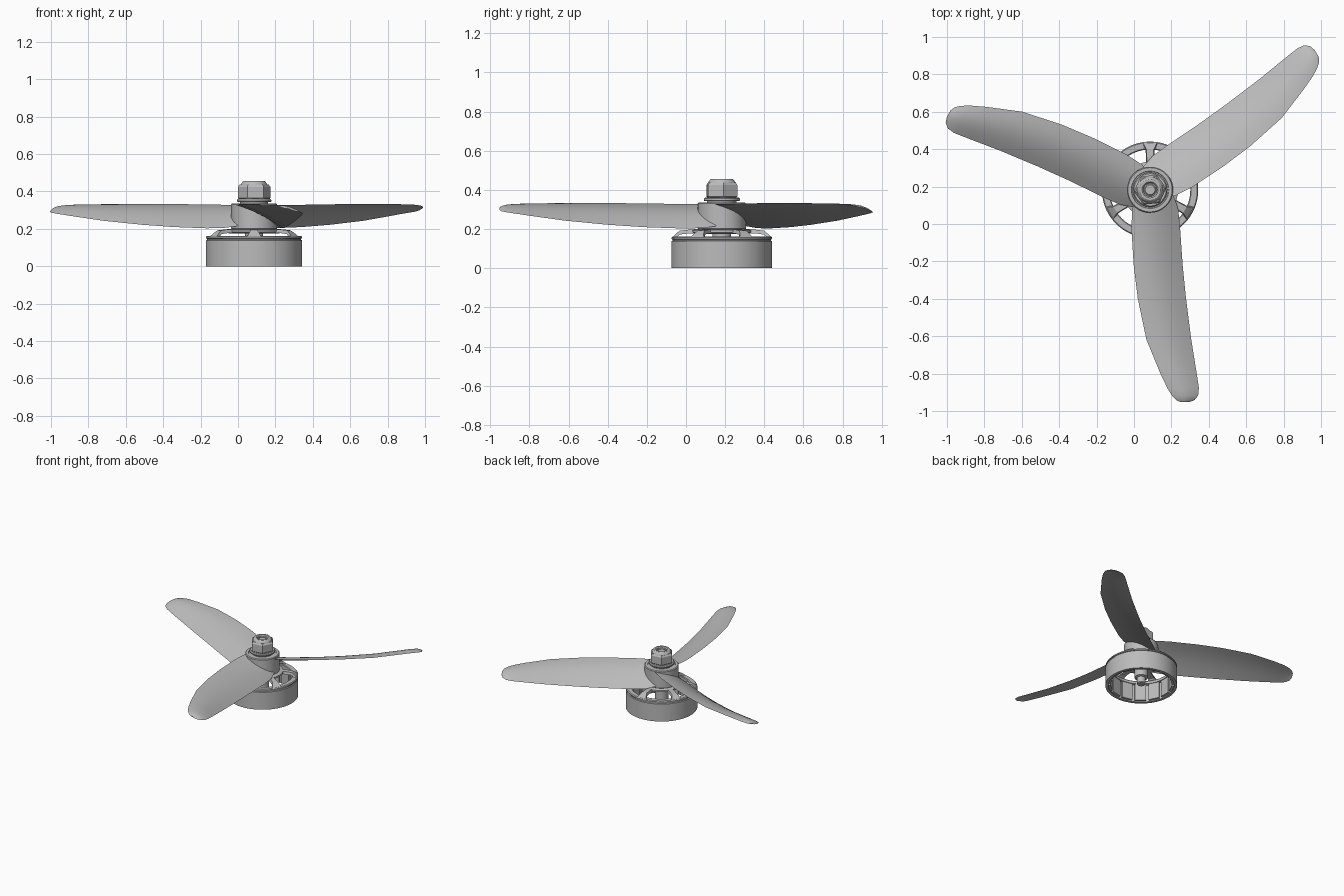
import bpy, bmesh
from math import pi, sin, cos, radians
from mathutils import Matrix, Vector

if "Cube" in bpy.data.objects:
    bpy.data.objects.remove(bpy.data.objects["Cube"])

AXIS = Vector((0.086, 0.183, 0))
grey = bpy.data.materials.new("plain_grey")
grey.use_nodes = True
grey.diffuse_color = (0.5, 0.5, 0.5, 1)
grey.node_tree.nodes["Principled BSDF"].inputs["Base Color"].default_value = grey.diffuse_color


def finish(name, bm, angle=30):
    """Turn a bmesh into a shaded object standing on the motor axis."""
    bmesh.ops.remove_doubles(bm, verts=bm.verts, dist=1e-5)
    bmesh.ops.recalc_face_normals(bm, faces=bm.faces)
    mesh = bpy.data.meshes.new(name)
    bm.to_mesh(mesh)
    bm.free()
    mesh.materials.append(grey)
    obj = bpy.data.objects.new(name, mesh)
    obj.location = AXIS
    bpy.context.collection.objects.link(obj)
    bpy.ops.object.select_all(action='DESELECT')
    bpy.context.view_layer.objects.active = obj
    obj.select_set(True)
    bpy.ops.object.shade_smooth_by_angle(angle=radians(angle))
    return obj


def loft(bm, loops, turn=0):
    """Skin closed loops of points and cap both ends."""
    rot = Matrix.Rotation(turn, 3, 'Z')
    rings = [[bm.verts.new(rot @ Vector(p)) for p in loop] for loop in loops]
    n = len(rings[0])
    for a, b in zip(rings, rings[1:]):
        for i in range(n):
            j = (i + 1) % n
            bm.faces.new((a[i], a[j], b[j], b[i]))
    bm.faces.new(rings[0])
    bm.faces.new(rings[-1])


def lathe(name, profile, steps=64):
    """Revolve a closed (radius, height) profile about the axis."""
    bm = bmesh.new()
    vs = [bm.verts.new((r, 0, z)) for r, z in profile]
    es = [bm.edges.new((vs[i - 1], vs[i])) for i in range(len(vs))]
    bmesh.ops.spin(bm, geom=vs + es, cent=(0, 0, 0), axis=(0, 0, 1),
                   angle=2 * pi, steps=steps)
    return finish(name, bm)


# Motor bell wall with a groove below its top ring
R = 0.2575
lathe("motor_bell", [(R, 0), (R, .138), (.251, .141), (.251, .147), (R, .149),
                     (R, .156), (.252, .162), (.22, .162), (.215, .157),
                     (.215, .138), (.236, .136), (.236, 0)], 96)

# Magnets lining the bell
bm = bmesh.new()
for k in range(14):
    loft(bm, [[(.218, -.04, z), (.24, -.042, z), (.24, .042, z), (.218, .04, z)]
              for z in (.008, .137)], 2 * pi * k / 14)
finish("magnets", bm)

# Spokes flaring out to the bell rim: (radius, half width, underside, top)
bm = bmesh.new()
spoke = [(.1, .022, .178, .2), (.17, .022, .178, .197), (.215, .024, .172, .192),
         (.235, .036, .155, .176), (.252, .046, .15, .159)]
for k in range(6):
    loft(bm, [[(r, -w, lo), (r, w, lo), (r, w * .8, hi), (r, -w * .8, hi)]
              for r, w, lo, hi in spoke], pi / 6 + k * pi / 3)
finish("bell_spokes", bm)

lathe("bell_centre_plate", [(0, .176), (.135, .176), (.15, .183), (.15, .195),
                            (.14, .2), (0, .2)])

# Shaft, propeller hub, washer
lathe("shaft", [(0, .01), (.027, .01), (.032, .016), (.032, .06), (.048, .065),
                (.048, .18), (.032, .19), (.032, .436), (.026, .442), (0, .442)], 32)
lathe("propeller_hub", [(0, .198), (.12, .198), (.123, .202), (.123, .33),
                        (.118, .336), (.1, .336), (.098, .332), (0, .332)])
lathe("washer", [(0, .33), (.075, .33), (.075, .343), (.088, .343), (.092, .347),
                 (.092, .355), (.086, .361), (0, .361)])

# Hexagonal nut with a chamfered collar
bm = bmesh.new()
hexagon = [(cos(k * pi / 3 + .1), sin(k * pi / 3 + .1)) for k in range(6)]
loft(bm, [[(r * x, r * y, z) for x, y in hexagon]
          for r, z in ((.08, .36), (.087, .366), (.087, .425), (.078, .437))])
finish("nut", bm)
lathe("nut_collar", [(.036, .43), (.07, .43), (.069, .44), (.06, .453), (.055, .456),
                     (.043, .456), (.036, .449)], 48)

# Blade stations: (reach, trailing offset, leading offset, trailing z, leading z)
stations = [(.03, -.06, .125, .325, .215), (.1, -.095, .15, .328, .205),
            (.2, -.1, .16, .328, .203), (.4, -.088, .174, .331, .21),
            (.58, -.066, .192, .333, .222), (.8, -.02, .22, .333, .243),
            (.98, .054, .249, .331, .268), (1.06, .092, .261, .328, .28),
            (1.1, .117, .257, .323, .286), (1.125, .14, .237, .317, .291),
            (1.136, .165, .205, .309, .298)]
CHORD = 12


def blade_section(reach, t0, t1, z0, z1):
    """Thin cambered aerofoil loop across the blade."""
    width = t1 - t0
    thick = .011 * min(1, width / .15)

    def point(i, side):
        u = (1 - cos(pi * i / CHORD)) / 2
        bow = sin(pi * u)
        z = z0 + (z1 - z0) * u + bow * (.07 * width + side * thick)
        return (t0 + width * u, -reach, z)
    upper = [point(i, .5) for i in range(CHORD + 1)]
    lower = [point(i, -.5) for i in range(CHORD - 1, 0, -1)]
    return upper + lower


for k, name in enumerate(("front_blade", "left_blade", "right_blade")):
    bm = bmesh.new()
    loft(bm, [blade_section(*s) for s in stations], k * 2 * pi / 3)
    finish(name, bm, 40)
